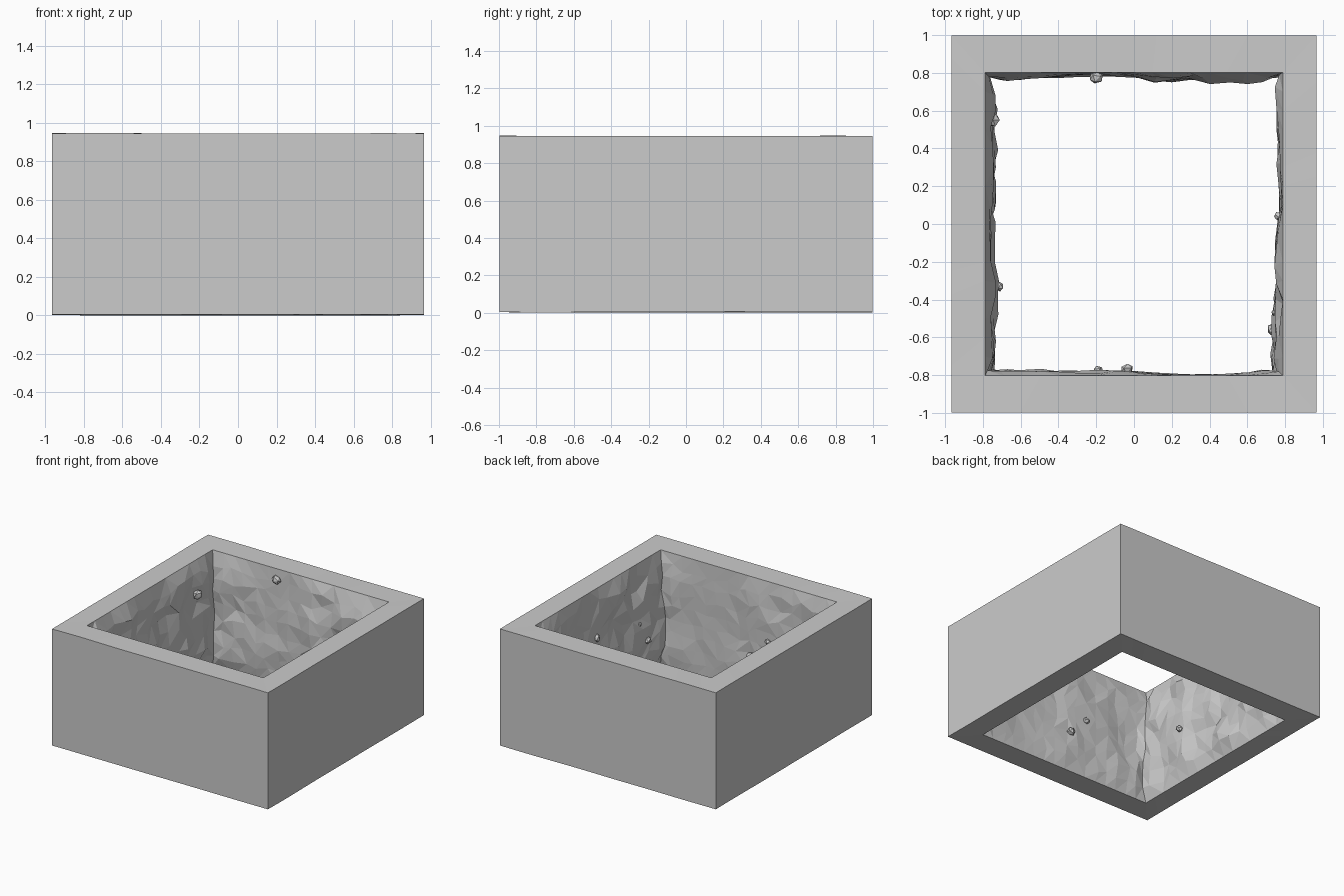
import bpy, bmesh, random
from mathutils import Vector, Matrix, noise

if "Cube" in bpy.data.objects:
    bpy.data.objects.remove(bpy.data.objects["Cube"])

random.seed(4)
HX, HY, H = 0.965, 0.997, 0.945      # outer half sizes and height
IX, IY = 0.788, 0.802                # inner half sizes at the rims
N, ROWS = 16, 9                      # inner wall facets per side / in height

# Largest inward bulge along each inner wall, from the -1 end to the +1 end
BULGE = {
    "left":  [.08, .07, .075, .08, .06, .06, .085, .07, .07, .08, .06],
    "right": [.10, .08, .07, .08, .05, .03, .02, .04, .065, .08, .04],
    "front": [.06, .035, .035, .045, .03, .035, .02, .01, .01, .03, .05],
    "back":  [.05, .05, .03, .03, .03, .03, .08, .05, .08, .075, .04],
}


def bulge(wall, c):
    vals = BULGE[wall]
    f = (max(-1, min(1, c)) + 1) / 2 * (len(vals) - 1)
    i = min(int(f), len(vals) - 2)
    return vals[i] + (vals[i + 1] - vals[i]) * (f - i)


def square_loop():
    """Points round a square from -1 to 1, N per side, counter-clockwise."""
    pts = []
    for i in range(N):
        pts.append((-1 + 2 * i / N, -1))
    for i in range(N):
        pts.append((1, -1 + 2 * i / N))
    for i in range(N):
        pts.append((1 - 2 * i / N, 1))
    for i in range(N):
        pts.append((-1, 1 - 2 * i / N))
    return pts


def rough(wall, c, z, fade):
    p = Vector((c * 3.6, z * 5.0, len(wall) * 7.3 + ord(wall[0])))
    n = 0.55 + 0.75 * noise.noise(p) + random.uniform(-0.16, 0.16)
    return bulge(wall, c) * max(0.0, min(1.0, n)) * fade


def inner_point(u, v, row):
    t = row / ROWS
    edge = row in (0, ROWS)
    fade = 0 if edge else min(1, 0.4 + 3 * min(t, 1 - t))
    z = t * H
    corner = abs(u) == 1 and abs(v) == 1
    if not edge:
        z += random.uniform(-.025, .025)
        if abs(u) < 1:
            u += random.uniform(-.03, .03)
        if abs(v) < 1:
            v += random.uniform(-.03, .03)
    x, y = u * IX, v * IY
    k = 0.7 if corner else 1
    if abs(u) == 1:
        x -= u * k * rough("right" if u > 0 else "left", v, z, fade)
    if abs(v) == 1:
        y -= v * k * rough("back" if v > 0 else "front", u, z, fade)
    return x, y, z


# Hollow square block: smooth cast outside, rough broken-stone inside
bm = bmesh.new()
loop = square_loop()
rings = []
for z in (0, H):
    ring = []
    for u, v in loop:
        wave = 0.004 * noise.noise(Vector((u * 2, v * 2, z + 3)))
        zz = z + wave + (0.004 if z == 0 else 0)
        ring.append(bm.verts.new((u * HX, v * HY, zz)))
    rings.append(ring)
for row in range(ROWS, -1, -1):
    rings.append([bm.verts.new(inner_point(u, v, row)) for u, v in loop])

M, R = len(loop), len(rings)
for r in range(R):
    a, b = rings[r], rings[(r + 1) % R]
    for i in range(M):
        j = (i + 1) % M
        quad = (a[i], a[j], b[j], b[i])
        if 1 < r < R - 1:            # triangulated facets on the rough wall
            if random.random() < .5:
                bm.faces.new((quad[0], quad[1], quad[2]))
                bm.faces.new((quad[0], quad[2], quad[3]))
            else:
                bm.faces.new((quad[0], quad[1], quad[3]))
                bm.faces.new((quad[1], quad[2], quad[3]))
        else:
            bm.faces.new(quad)
bmesh.ops.recalc_face_normals(bm, faces=bm.faces[:])
mesh = bpy.data.meshes.new("hollow_block")
bm.to_mesh(mesh)
bm.free()
bpy.context.collection.objects.link(bpy.data.objects.new("hollow_block", mesh))

# Small pebbles stuck in the rough inner walls
PEBBLES = [
    (-.745, .55, .69, .036), (-.715, -.33, .40, .026),
    (-.20, .775, .87, .034), (.735, -.56, .32, .030),
    (.745, -.47, .48, .018), (.765, .04, .56, .026),
    (-.19, -.775, .47, .024), (-.04, -.77, .32, .032),
]
for k, (x, y, z, s) in enumerate(PEBBLES):
    bm = bmesh.new()
    bmesh.ops.create_icosphere(bm, subdivisions=1, radius=s)
    for vert in bm.verts:
        vert.co *= random.uniform(.85, 1.1)
        vert.co.z *= 1.2
    bmesh.ops.rotate(bm, verts=bm.verts, cent=(0, 0, 0),
                     matrix=Matrix.Rotation(k * 1.3, 3, (1, 1, 1)))
    mesh = bpy.data.meshes.new(f"pebble_{k + 1}")
    bm.to_mesh(mesh)
    bm.free()
    ob = bpy.data.objects.new(f"pebble_{k + 1}", mesh)
    ob.location = (x, y, z)
    bpy.context.collection.objects.link(ob)
